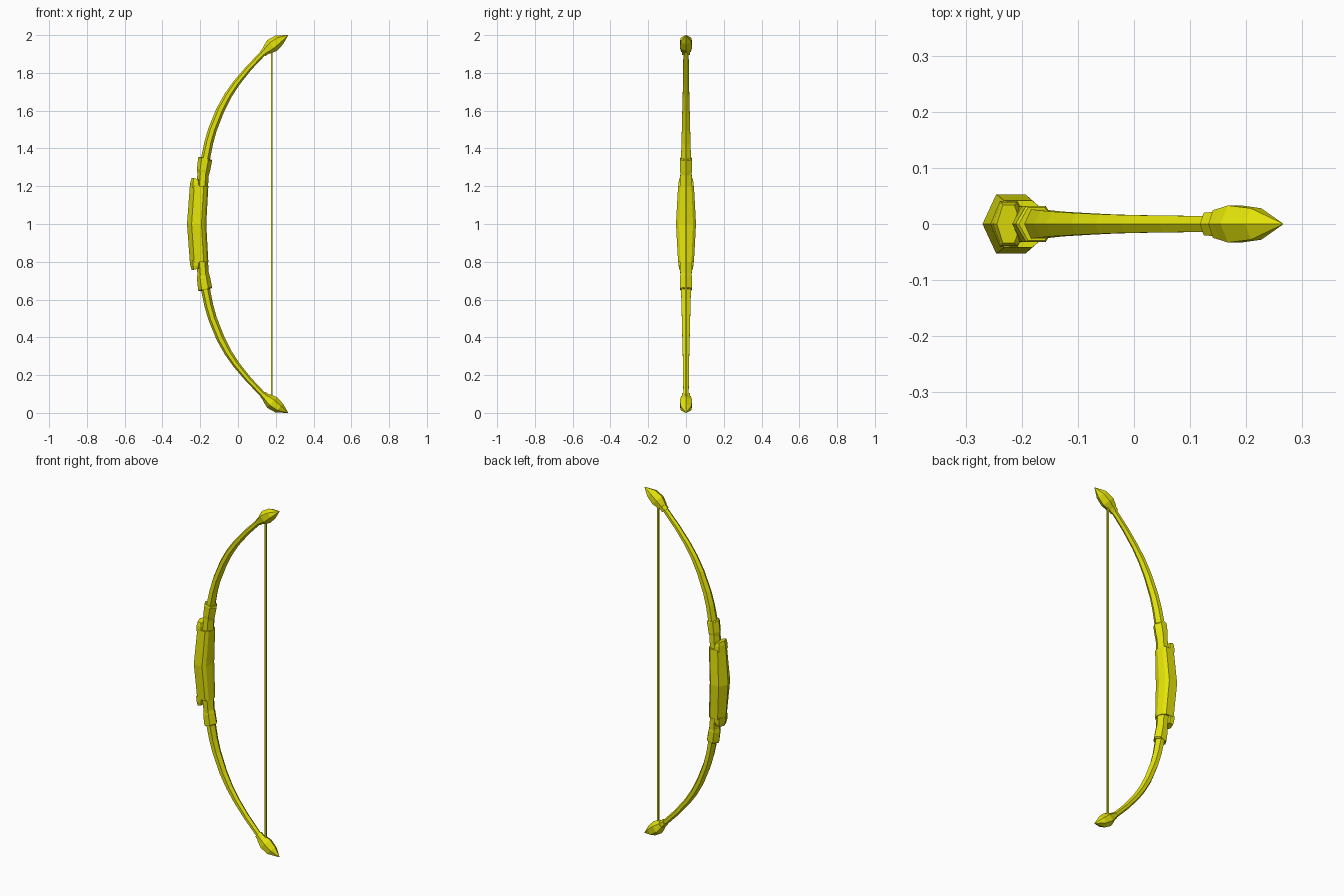
import bpy, bmesh, math

yellow = bpy.data.materials.new("bright_yellow")
yellow.diffuse_color = (0.77, 0.77, 0.003, 1)

HEX = [(-1, 0), (-.5, 1), (.45, 1), (1, 0), (.45, -1), (-.5, -1)]
OCT = [(-1, 0), (-.52, 1), (.5, 1), (.8, .7), (1, 0), (.8, -.7), (.5, -1), (-.52, -1)]
SQUARE = [(-1, -1), (-1, 1), (1, 1), (1, -1)]


def loft(name, stations, section=HEX, mirror=True):
    """Flat-faced loft; station = (x, z, tilt from vertical in degrees, half depth, half width)."""
    bm = bmesh.new()
    rings = []
    for x, z, tilt, d, w in stations:
        a = math.radians(tilt)
        rings.append([bm.verts.new((x + u * d * math.cos(a), v * w, z - 1 - u * d * math.sin(a)))
                      for u, v in section])
    n = len(section)
    for r, s in zip(rings, rings[1:]):
        for i in range(n):
            bm.faces.new((r[i], r[(i + 1) % n], s[(i + 1) % n], s[i]))
    bm.faces.new(rings[0])
    bm.faces.new(rings[-1])
    bmesh.ops.recalc_face_normals(bm, faces=bm.faces)
    me = bpy.data.meshes.new(name)
    bm.to_mesh(me)
    bm.free()
    me.materials.append(yellow)
    ob = bpy.data.objects.new(name, me)
    ob.location.z = 1
    bpy.context.collection.objects.link(ob)
    if mirror:
        m = ob.modifiers.new("mirror", 'MIRROR')
        m.use_axis = (False, False, True)
        m.use_mirror_merge = False
    return ob


# central handle, bent slightly at mid height
loft("grip", [(-.206, .8, 0, .049, .042), (-.219, 1, 0, .051, .053),
              (-.206, 1.2, 0, .049, .042)], OCT, mirror=False)

# stepped shoulder on the outer side of each handle end
loft("grip_shoulder", [(-.222, 1.19, 3, .034, .041), (-.222, 1.22, 8, .03, .039),
                       (-.223, 1.24, 14, .022, .034)])

# neck and collar where the limb leaves the handle
loft("limb_neck", [(-.190, 1.19, 8, .031, .032), (-.184, 1.275, 11, .03, .03)])
loft("limb_collar", [(-.185, 1.262, 11, .031, .028), (-.183, 1.285, 12, .035, .032),
                     (-.174, 1.343, 13, .038, .032), (-.173, 1.348, 13, .033, .029)])

# curved tapering limb
loft("limb", [(-.19, 1.26, 11, .025, .027), (-.170, 1.355, 12, .024, .026),
              (-.155, 1.43, 15, .0235, .024), (-.135, 1.5, 20, .023, .022),
              (-.093, 1.605, 25, .022, .0195), (-.053, 1.68, 30, .020, .0175),
              (-.009, 1.745, 35, .018, .016), (.057, 1.825, 40, .016, .015),
              (.145, 1.917, 43, .015, .014)])

# binding rings below the tip
loft("tip_ring", [(.131, 1.902, 44, .019, .02), (.152, 1.921, 45, .022, .022)])

# faceted pointed tip
loft("tip", [(.149, 1.918, 46, .024, .025), (.163, 1.930, 47, .031, .028),
             (.180, 1.945, 48, .038, .033), (.218, 1.974, 50, .031, .028),
             (.265, 1.9995, 52, .001, .001)])

# bowstring
loft("bowstring", [(.178, .07, 0, .0045, .0045), (.178, 1.93, 0, .0045, .0045)],
     SQUARE, mirror=False)
